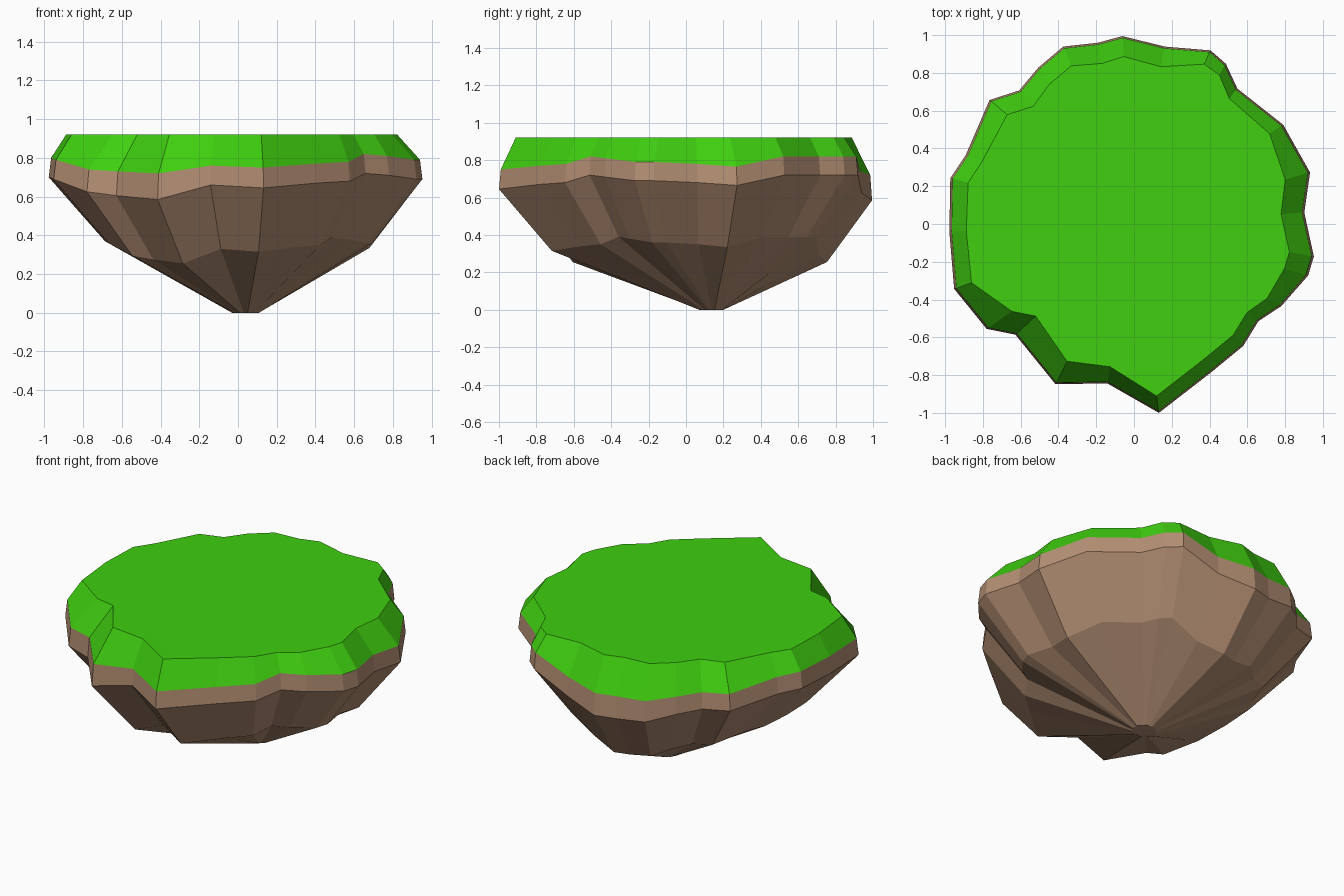
import bpy, bmesh

if "Cube" in bpy.data.objects:
    bpy.data.objects.remove(bpy.data.objects["Cube"])

# Rim outline, counter-clockwise: x, y, height of grass edge, inset of the top face
RIM = [
    (.94, -.17, .79, .875), (.89, .06, .78, .875), (.92, .27, .765, .87), (.78, .52, .82, .92),
    (.54, .71, .82, .935), (.48, .84, .82, .94), (.40, .91, .82, .93), (.16, .93, .74, .895),
    (-.06, .985, .72, .9), (-.19, .95, .72, .895), (-.37, .93, .73, .9), (-.50, .82, .75, .9),
    (-.60, .70, .76, .89), (-.755, .65, .77, .89), (-.88, .36, .80, .915), (-.96, .24, .81, .915),
    (-.965, -.04, .80, .92), (-.94, -.34, .79, .915), (-.77, -.55, .74, .84), (-.62, -.58, .73, .84),
    (-.41, -.84, .72, .865), (-.14, -.835, .76, .905), (.13, -.99, .75, .92), (.40, -.78, .77, .92),
    (.57, -.64, .78, .92), (.65, -.51, .82, .92), (.77, -.43, .81, .915), (.91, -.27, .79, .875),
]


def rock_height(z):
    """Lower edge of the soil band: the band is thicker where the rim dips."""
    return z - .10 - max(0, .755 - z)


def material(name, color):
    mat = bpy.data.materials.new(name)
    mat.diffuse_color = (*color, 1)
    mat.use_nodes = True
    mat.node_tree.nodes["Principled BSDF"].inputs["Base Color"].default_value = mat.diffuse_color
    return mat


def loft(name, rings, mat, cap_first=False, cap_last=False):
    """Join rings (listed top to bottom) with flat quads."""
    bm = bmesh.new()
    loops = [[bm.verts.new(p) for p in ring] for ring in rings]
    n = len(RIM)
    for up, low in zip(loops, loops[1:]):
        for i in range(n):
            j = (i + 1) % n
            bm.faces.new((up[i], low[i], low[j], up[j]))
    if cap_first:
        bm.faces.new(loops[0])
    if cap_last:
        bm.faces.new(loops[-1][::-1])
    mesh = bpy.data.meshes.new(name)
    bm.to_mesh(mesh)
    bm.free()
    mesh.materials.append(mat)
    obj = bpy.data.objects.new(name, mesh)
    bpy.context.collection.objects.link(obj)
    return obj


top = [(x * s, y * s, .92) for x, y, z, s in RIM]
edge = [(x, y, z) for x, y, z, s in RIM]
band = [(x * 1.013, y * 1.01, rock_height(z)) for x, y, z, s in RIM]
belly = [(x * .725 + .012, y * .745 + .02, rock_height(z) - .33) for x, y, z, s in RIM]
tip = [(x * .073 + .04, y * .066 + .135, 0) for x, y, z, s in RIM]

# Grass cap with bevelled edge
loft("grass_cap", [top, edge], material("grass", (.05, .62, .005)), cap_first=True)
# Soil band and tapering rock underneath
loft("rock_base", [edge, band, belly, tip], material("soil", (.45, .27, .17)), cap_last=True)
